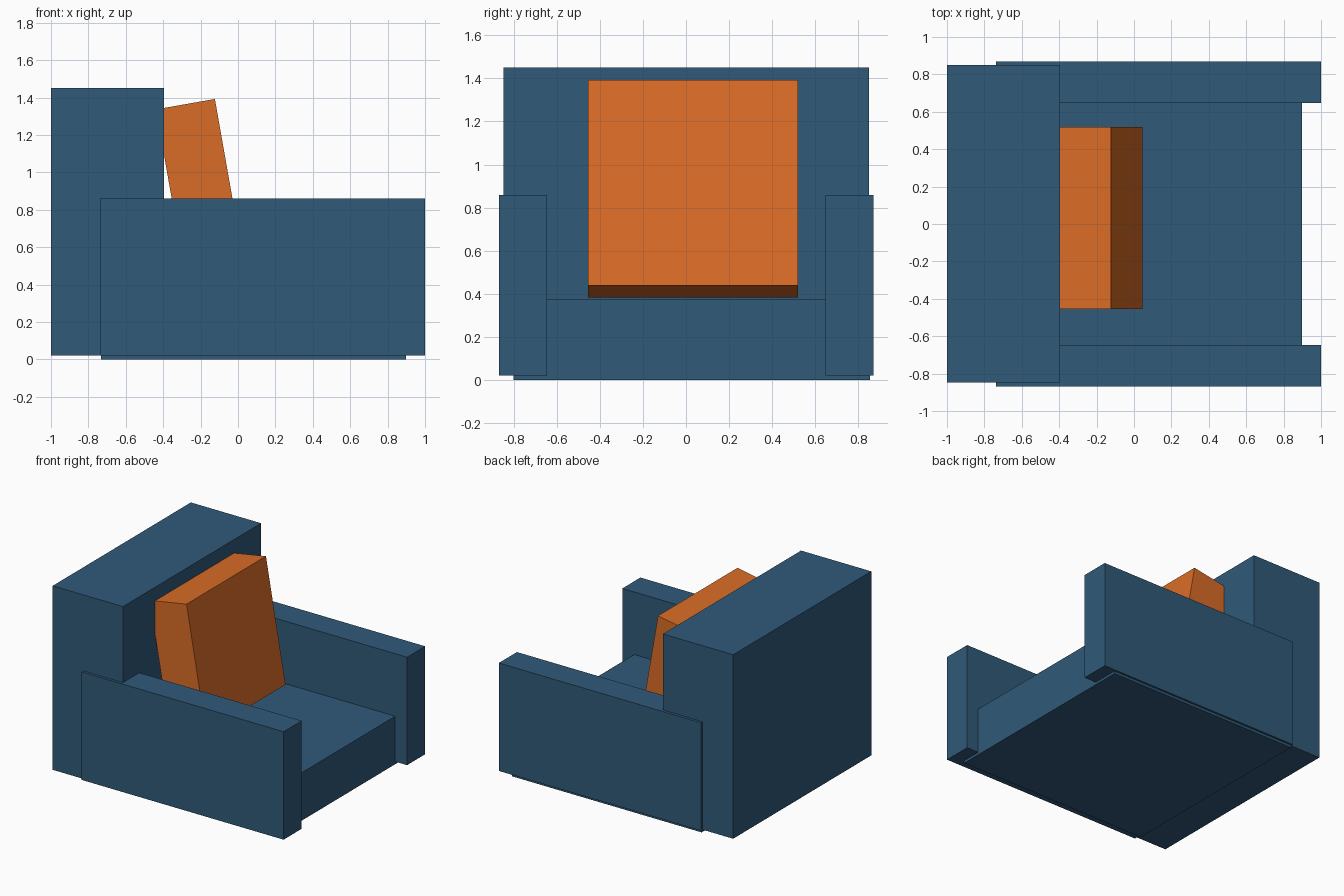
import bpy
from math import radians

if "Cube" in bpy.data.objects:
    bpy.data.objects.remove(bpy.data.objects["Cube"])


def material(name, color):
    m = bpy.data.materials.new(name)
    m.diffuse_color = color
    m.use_nodes = True
    m.node_tree.nodes["Principled BSDF"].inputs["Base Color"].default_value = m.diffuse_color
    return m


BLUE = material("blue_fabric", (0.03, 0.10, 0.19, 1))
ORANGE = material("orange_fabric", (0.70, 0.15, 0.02, 1))


def box(name, center, size, mat, tilt=0.0):
    bpy.ops.mesh.primitive_cube_add(size=1, location=center)
    ob = bpy.context.object
    ob.name = name
    ob.scale = size
    bpy.ops.object.transform_apply(location=False, rotation=False, scale=True)
    ob.rotation_euler.y = radians(tilt)
    ob.data.materials.append(mat)
    return ob


def box_between(name, lo, hi, mat):
    center = [(a + b) / 2 for a, b in zip(lo, hi)]
    size = [b - a for a, b in zip(lo, hi)]
    return box(name, center, size, mat)


# Seat base, slightly lower than the rest
box_between("seat", (-0.733, -0.80, 0.0), (0.898, 0.855, 0.373), BLUE)

# Thick backrest
box_between("backrest", (-1.0, -0.847, 0.02), (-0.396, 0.849, 1.45), BLUE)

# Pair of armrests
for side, y in (("right", -0.757), ("left", 0.759)):
    box_between(side + "_armrest", (-0.737, y - 0.111, 0.02),
                (1.0, y + 0.111, 0.859), BLUE)

# Back cushion leaning into the backrest
box("back_cushion", (-0.197, 0.032, 0.888), (0.32, 0.975, 0.968), ORANGE, tilt=-10)
